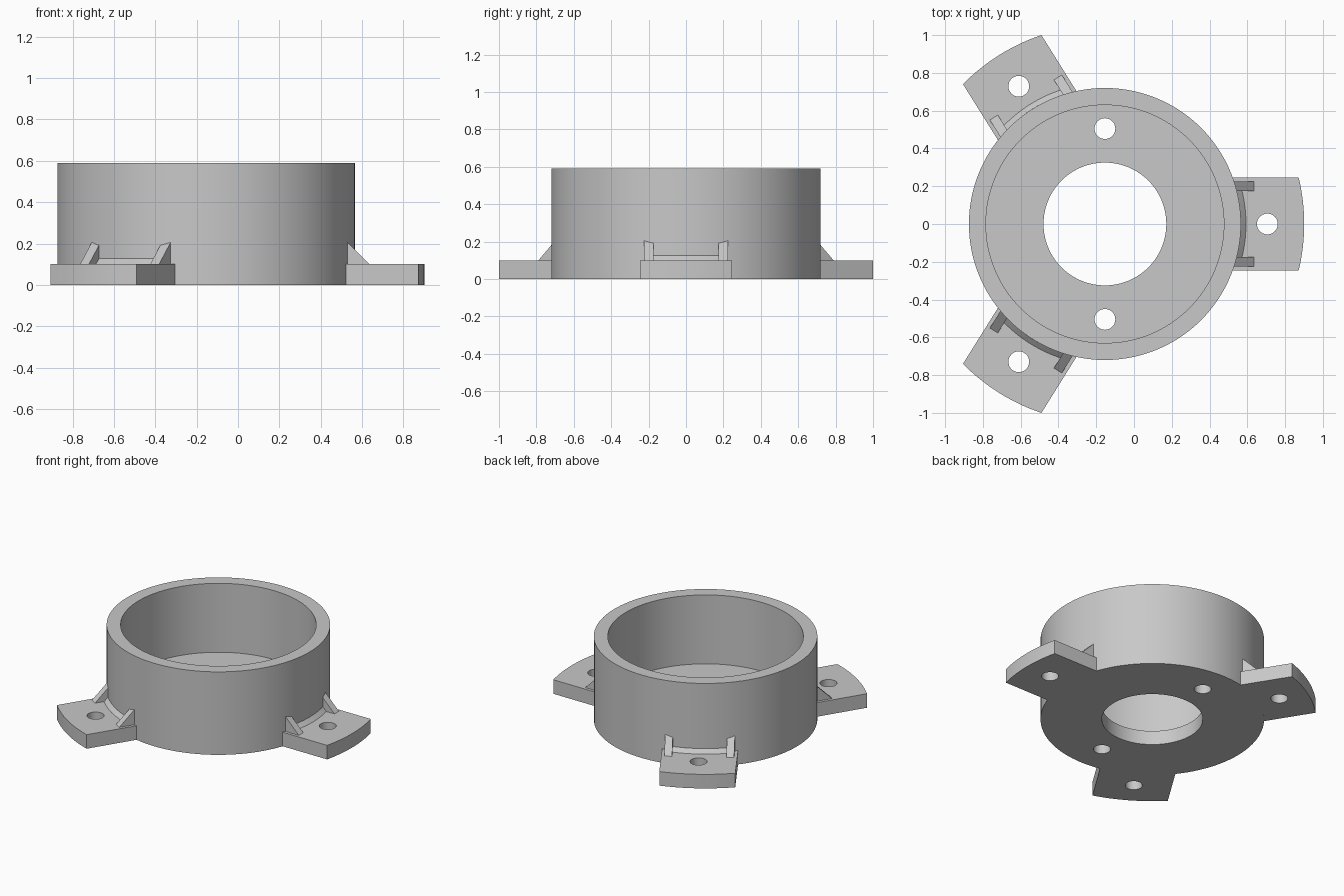
import bpy, bmesh, math
from mathutils import Matrix, Vector

cube = bpy.data.objects.get("Cube")
if cube:
    bpy.data.objects.remove(cube)

AXIS_X = -0.154            # axis of the ring
WALL_R, BORE_R, HOLE_R = 0.72, 0.63, 0.325
HEIGHT, BASE = 0.59, 0.10  # full height, floor and tab thickness
TAB_R, TAB_HALF = 1.055, 0.245
BOLT_R = 0.055
TAB_ANGLES = (0, 122, -122)

grey = bpy.data.materials.new("light grey")
grey.use_nodes = True
colour = (0.58, 0.58, 0.58, 1)
grey.diffuse_color = colour
grey.node_tree.nodes["Principled BSDF"].inputs["Base Color"].default_value = colour


def add_object(name, bm, angle=0):
    """Turn a bmesh into an object, rotated about the ring axis."""
    bmesh.ops.recalc_face_normals(bm, faces=bm.faces)
    bm.transform(Matrix.Translation((AXIS_X, 0, 0)) @ Matrix.Rotation(math.radians(angle), 4, 'Z'))
    mesh = bpy.data.meshes.new(name)
    bm.to_mesh(mesh)
    bm.free()
    mesh.materials.append(grey)
    obj = bpy.data.objects.new(name, mesh)
    bpy.context.collection.objects.link(obj)
    return obj


def lathe(name, profile, sweep, steps, start=0, angle=0):
    """Sweep a closed (radius, z) profile around the ring axis."""
    bm = bmesh.new()
    turn = Matrix.Rotation(start, 3, 'Z')
    verts = [bm.verts.new(turn @ Vector((r, 0, z))) for r, z in profile]
    face = bm.faces.new(verts)
    full = sweep > 6
    geom = list(face.edges) if full else [face]
    if full:
        bm.faces.remove(face)
    bmesh.ops.spin(bm, geom=geom, axis=(0, 0, 1), cent=(0, 0, 0), angle=sweep,
                   steps=steps, use_merge=full)
    if full:
        bmesh.ops.remove_doubles(bm, verts=bm.verts, dist=0.0001)
    return add_object(name, bm, angle)


def prism(name, points, offset, angle=0):
    """Extrude a flat outline along an offset."""
    bm = bmesh.new()
    face = bm.faces.new([bm.verts.new(p) for p in points])
    new = bmesh.ops.extrude_face_region(bm, geom=[face])["geom"]
    bmesh.ops.translate(bm, vec=offset, verts=[v for v in new if isinstance(v, bmesh.types.BMVert)])
    if not face.is_valid or len(bm.faces) < len(points) + 2:
        bm.faces.new([v for v in bm.verts][:len(points)])
    return add_object(name, bm, angle)


def drill(obj, radius, angle):
    """Cut a vertical bolt hole at a polar position."""
    bm = bmesh.new()
    bmesh.ops.create_cone(bm, cap_ends=True, segments=40, radius1=BOLT_R, radius2=BOLT_R, depth=0.5,
                          matrix=Matrix.Translation((radius, 0, 0)))
    cutter = add_object("bolt_hole_cutter", bm, angle)
    cutter.hide_render = True
    mod = obj.modifiers.new("bolt_hole", 'BOOLEAN')
    mod.operation, mod.solver, mod.object = 'DIFFERENCE', 'EXACT', cutter
    bpy.context.view_layer.objects.active = obj
    bpy.ops.object.modifier_apply(modifier=mod.name)
    bpy.data.objects.remove(cutter)


def arc(radius, half_width, steps=16):
    """Points on an arc about the axis, ending at y = +-half_width."""
    a = math.asin(half_width / radius)
    return [(radius * math.cos(t), radius * math.sin(t), 0)
            for t in (-a + 2 * a * i / steps for i in range(steps + 1))]


# Cup-shaped body: wall, floor and central opening
body = lathe("ring_body", [(HOLE_R, 0), (WALL_R, 0), (WALL_R, HEIGHT), (BORE_R, HEIGHT),
                           (BORE_R, BASE), (HOLE_R, BASE)], 2 * math.pi, 128)
for side in (90, -90):
    drill(body, 0.505, side)
parts = [body]

for i, angle in enumerate(TAB_ANGLES, 1):
    # Mounting tab with curved ends
    outline = arc(WALL_R, TAB_HALF) + arc(TAB_R, TAB_HALF)[::-1]
    tab = prism(f"mounting_tab_{i}", outline, (0, 0, BASE), angle)
    drill(tab, 0.86, angle)
    parts.append(tab)

    # Pair of triangular gussets
    for side, y in (("a", 0.175), ("b", -0.225)):
        tri = [(0.67, y, BASE), (0.79, y, BASE), (0.67, y, BASE + 0.12)]
        parts.append(prism(f"gusset_{i}{side}", tri, (0, 0.05, 0), angle))

    # Small sloped weld strip between the gussets
    half = math.asin(0.18 / WALL_R)
    parts.append(lathe(f"corner_strip_{i}", [(0.71, BASE), (0.747, BASE), (WALL_R, BASE + 0.027),
                                             (0.71, BASE + 0.027)], 2 * half, 12, -half, angle))

# Smooth the round walls, keep edges crisp
bpy.ops.object.select_all(action='DESELECT')
for obj in parts:
    obj.select_set(True)
bpy.context.view_layer.objects.active = body
bpy.ops.object.shade_smooth_by_angle(angle=math.radians(30))
